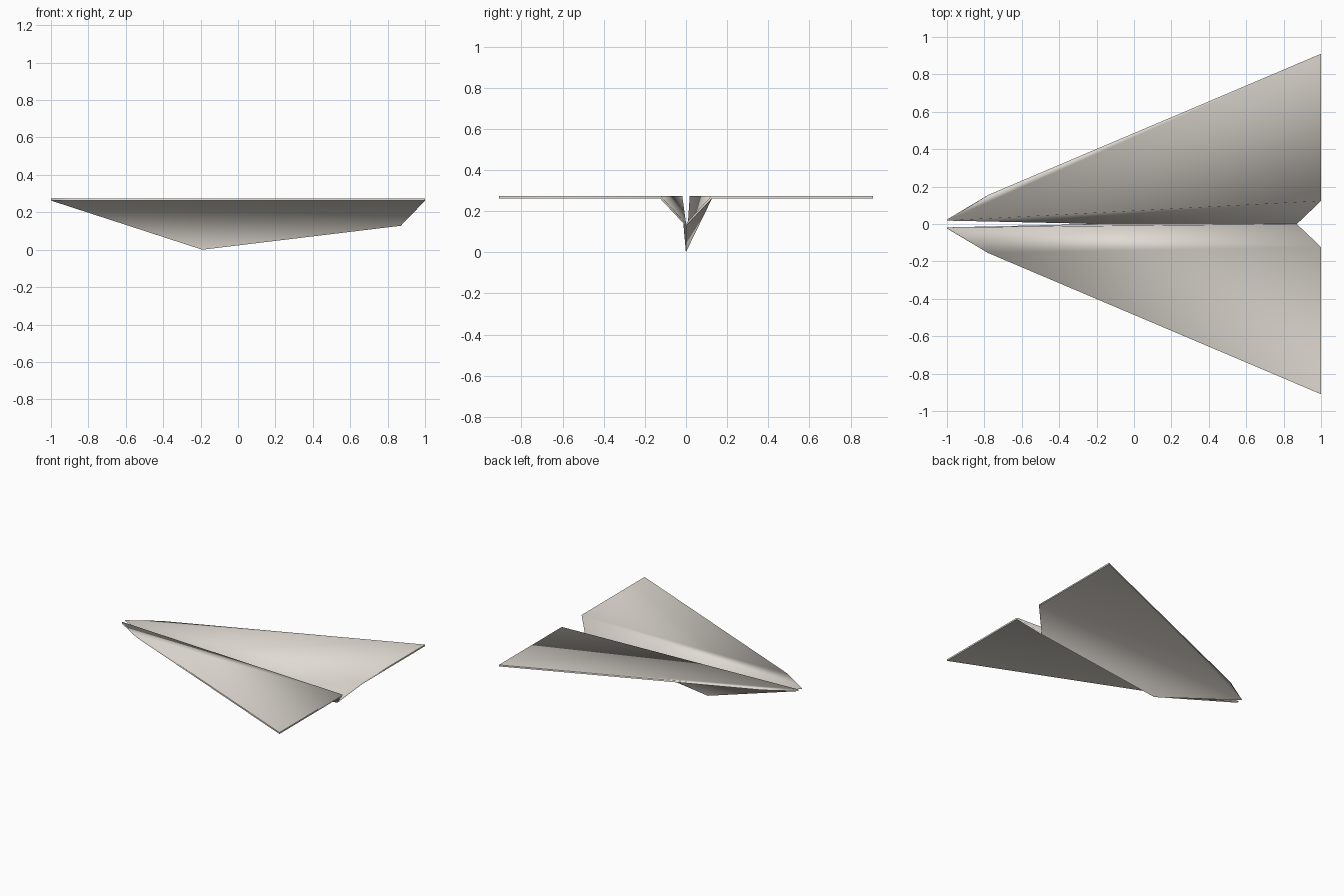
import bpy

if "Cube" in bpy.data.objects:
    bpy.data.objects.remove(bpy.data.objects["Cube"])

# Paper colour
paper = bpy.data.materials.new("warm_white_paper")
paper.diffuse_color = (0.74, 0.70, 0.64, 1)
paper.use_nodes = True
paper.node_tree.nodes["Principled BSDF"].inputs["Base Color"].default_value = paper.diffuse_color

# Folded sheet: keel crease, then a wall and a wing on each side
verts = [(-0.19, 0, 0.006), (0.87, 0, 0.134)]
faces = []
for s in (1, -1):
    n = len(verts)
    verts += [(-1.0, 0.021 * s, 0.268), (1.0, 0.125 * s, 0.268),
              (1.0, 0.91 * s, 0.268), (-0.78, 0.155 * s, 0.268)]
    nose, tail, tip, shoulder = range(n, n + 4)
    # the two walls crease along opposite diagonals
    if s > 0:
        part = [(nose, 0, tail), (0, 1, tail)]
    else:
        part = [(nose, 0, 1), (nose, 1, tail)]
    part.append((nose, tail, tip, shoulder))
    faces += [f if s > 0 else f[::-1] for f in part]

mesh = bpy.data.meshes.new("paper_plane")
mesh.from_pydata(verts, [], faces)
mesh.materials.append(paper)
plane = bpy.data.objects.new("paper_plane", mesh)
bpy.context.collection.objects.link(plane)

# Paper thickness, soft wing folds, crisp rims and keel
solid = plane.modifiers.new("thickness", 'SOLIDIFY')
solid.thickness = 0.012
solid.offset = 0
bpy.context.view_layer.objects.active = plane
plane.select_set(True)
bpy.ops.object.modifier_apply(modifier=solid.name)
bpy.ops.object.shade_smooth_by_angle(angle=1.40)
